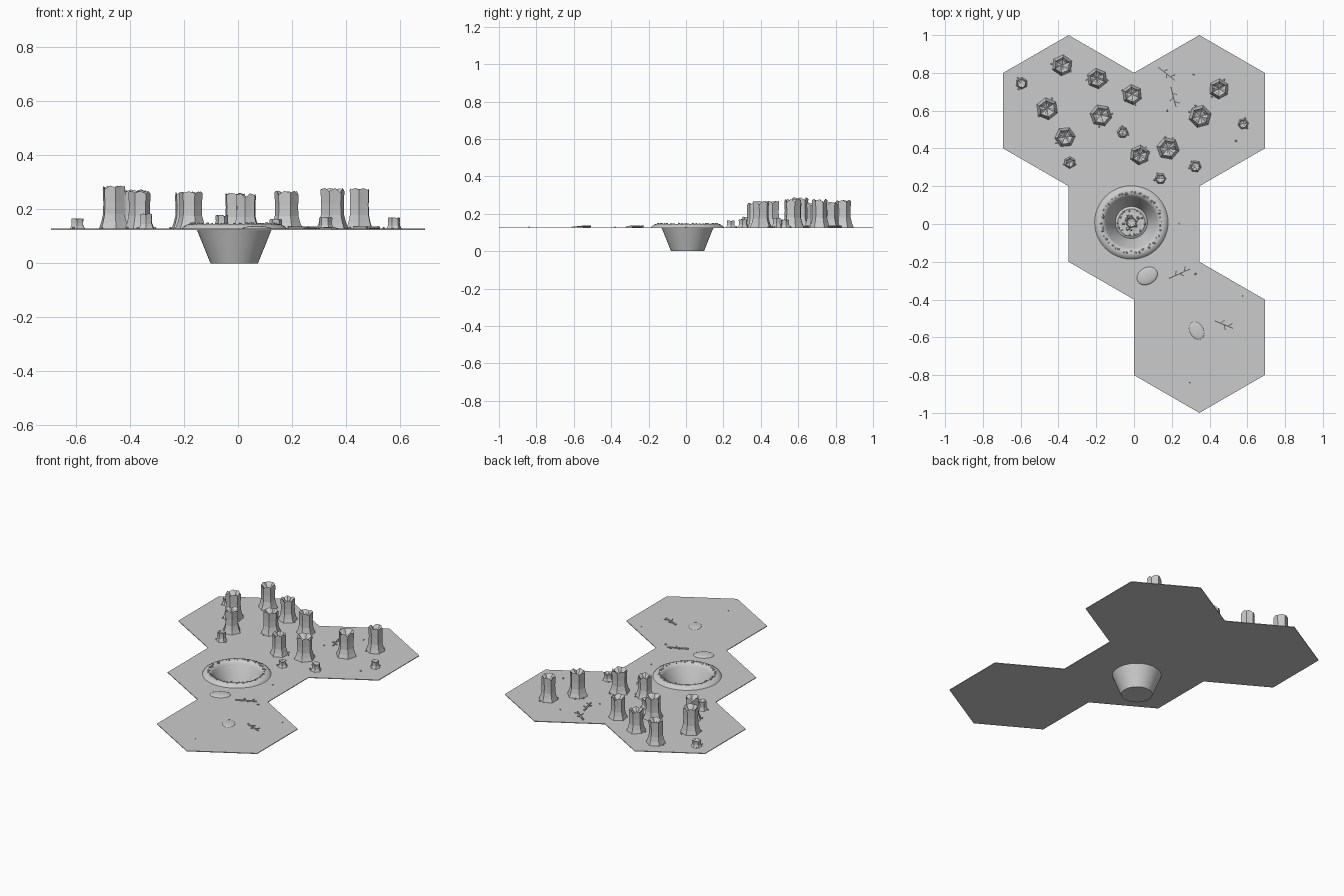
import bpy, bmesh, math, random
from mathutils import Vector, Matrix

if "Cube" in bpy.data.objects:
    bpy.data.objects.remove(bpy.data.objects["Cube"])

random.seed(4)
TAU = math.tau
TOP, BOT = 0.128, 0.124      # ground slab heights
CX, CY = -0.014, 0.008       # crater centre

stone = bpy.data.materials.new("light_grey")
stone.diffuse_color = (0.6, 0.6, 0.6, 1)
stone.use_nodes = True
stone.node_tree.nodes["Principled BSDF"].inputs["Base Color"].default_value = stone.diffuse_color


def finish(bm, name, smooth=False):
    bmesh.ops.recalc_face_normals(bm, faces=bm.faces)
    me = bpy.data.meshes.new(name)
    bm.to_mesh(me)
    bm.free()
    me.materials.append(stone)
    ob = bpy.data.objects.new(name, me)
    bpy.context.collection.objects.link(ob)
    if smooth:
        bpy.ops.object.select_all(action='DESELECT')
        ob.select_set(True)
        bpy.context.view_layer.objects.active = ob
        bpy.ops.object.shade_smooth_by_angle(angle=math.radians(35))
    return ob


def bridge(bm, a, b):
    n = len(a)
    for i in range(n):
        j = (i + 1) % n
        bm.faces.new((a[i], a[j], b[j], b[i]))


def ring(bm, pts):
    return [bm.verts.new(p) for p in pts]


# hexagonal ground tiles
for k, (x, y) in enumerate([(-0.346, 0.6), (0.346, 0.6), (0.346, -0.6)]):
    bm = bmesh.new()
    loops = [ring(bm, [(x + 0.4 * math.sin(i * TAU / 6), y + 0.4 * math.cos(i * TAU / 6), z)
                       for i in range(6)]) for z in (BOT, TOP)]
    bridge(bm, *loops)
    for lp in loops:
        bm.faces.new(lp)
    finish(bm, f"ground_tile_{k}")

# crater tile: hexagon with a round hole
N = 48
bm = bmesh.new()
loops = []
for z, hole in ((BOT, 0), (TOP, 0), (TOP, 1), (BOT, 1)):
    pts = []
    for i in range(N):
        a = i * TAU / N + TAU / 12
        off = (a - TAU / 12) % (TAU / 6) - TAU / 12
        r = 0.139 if hole else 0.3464 / math.cos(off)
        pts.append((r * math.cos(a) + CX * hole, r * math.sin(a) + CY * hole, z))
    loops.append(ring(bm, pts))
for i in range(4):
    bridge(bm, loops[i], loops[(i + 1) % 4])
finish(bm, "crater_tile")

# crater bowl with raised rim, closed below
profile = [(0.088, 0), (0.139, 0.126), (0.196, 0.126), (0.188, 0.136), (0.174, 0.144), (0.160, 0.146),
           (0.146, 0.141), (0.135, 0.126), (0.085, 0.008), (0.072, 0.016), (0.058, 0.012), (0.04, 0.018)]
bm = bmesh.new()
loops = []
for r, z in profile:
    loops.append(ring(bm, [(CX + r * math.cos(i * TAU / N), CY + r * math.sin(i * TAU / N), z)
                           for i in range(N)]))
for a, b in zip(loops, loops[1:]):
    bridge(bm, a, b)
bm.faces.new(loops[0])
bm.faces.new(loops[-1])
finish(bm, "crater_bowl", True)


# broken tree stumps: flared hexagonal trunks with jagged hollow tops
def stump(name, x, y, r, top, base=TOP - 0.002):
    bm = bmesh.new()
    h = top - base
    rot = random.uniform(0, TAU)
    levels = [(1, 0), (0.84, 0.16), (0.72, 0.34), (0.70, 0.6), (0.74, 1.0), (0.46, 0.86)]
    loops = []
    jag = [(-0.02 if i % 2 else -0.12) * h * random.uniform(0.3, 1.1) for i in range(12)]
    for li, (f, t) in enumerate(levels):
        pts = []
        for i in range(12):
            a = rot + i * TAU / 12
            rr = r * f * (0.86 if i % 2 else 1)
            z = base + h * t + (jag[i] if li == 4 else jag[i] * 0.5 if li == 5 else 0)
            pts.append((x + rr * math.cos(a), y + rr * math.sin(a), z))
        loops.append(ring(bm, pts))
    for a, b in zip(loops, loops[1:]):
        bridge(bm, a, b)
    bm.faces.new(loops[0])
    c = bm.verts.new((x, y, base + h * 0.78))
    for i in range(12):
        bm.faces.new((loops[-1][i], loops[-1][(i + 1) % 12], c))
    finish(bm, name)


big = [(-0.38, 0.84, .057, .275), (-0.195, 0.77, .056, .265), (-0.46, 0.61, .060, .29), (-0.365, 0.46, .056, .27),
       (-0.175, 0.575, .060, .268), (-0.01, 0.685, .055, .262), (0.03, 0.365, .054, .26), (0.18, 0.40, .062, .27),
       (0.35, 0.57, .062, .28), (0.45, 0.715, .055, .28)]
small = [(-0.595, 0.745, .034, .167), (-0.34, 0.325, .033, .185), (-0.06, 0.485, .032, .18),
         (0.14, 0.24, .032, .165), (0.325, 0.305, .034, .172), (0.578, 0.53, .031, .17)]
for i, s in enumerate(big):
    stump(f"tree_stump_{i}", *s)
for i, s in enumerate(small):
    stump(f"small_stump_{i}", *s)
stump("crater_stump", CX, CY, 0.036, 0.05, 0.012)


# rubble helper: jittered low-poly stones joined in one mesh
def rocks(name, spots):
    bm = bmesh.new()
    for x, y, z, s in spots:
        m = (Matrix.Translation((x, y, z)) @ Matrix.Rotation(random.uniform(0, TAU), 4, Vector((1, 2, 3)).normalized())
             @ Matrix.Diagonal((s, s * random.uniform(0.6, 1), s * 0.75, 1)))
        bmesh.ops.create_icosphere(bm, subdivisions=1, radius=1, matrix=m)
    finish(bm, name)


def around(n, r, z, s, jit):
    out = []
    for i in range(n):
        a = (i + random.uniform(-.3, .3)) * TAU / n
        q = r + random.uniform(-jit, jit)
        out.append((CX + q * math.cos(a), CY + q * math.sin(a), z, s * random.uniform(0.6, 1.2)))
    return out


rocks("rim_rocks", around(44, 0.157, 0.145, 0.0075, 0.006))
rocks("crater_floor_rocks", around(18, 0.068, 0.018, 0.007, 0.008) + around(9, 0.035, 0.025, 0.010, 0.008))
rocks("pebbles", [(x, y, TOP + 0.001, s) for x, y, s in [
    (0.315, 0.79, .006), (0.54, 0.44, .007), (0.24, 0, .005), (0.325, -0.265, .008),
    (0.575, -0.38, .004), (0.295, -0.84, .004), (0.175, 0.6, .006)]])

# wood chips lying at the stump feet
chips = []
for x, y, r, t in big + small:
    for k in range(2):
        a = random.uniform(0, TAU)
        chips.append((x + r * math.cos(a), y + r * math.sin(a), TOP + 0.002, 0.006))
rocks("wood_chips", chips)

# low boulders, flattened domes
for i, (x, y, a, b, h, ang) in enumerate([(0.07, -0.275, .058, .044, .010, 30), (0.332, -0.565, .050, .036, .006, -60)]):
    bm = bmesh.new()
    m = (Matrix.Translation((x, y, TOP)) @ Matrix.Rotation(math.radians(ang), 4, 'Z')
         @ Matrix.Diagonal((a, b, h, 1)))
    bmesh.ops.create_uvsphere(bm, u_segments=28, v_segments=12, radius=1, matrix=m)
    bmesh.ops.bisect_plane(bm, geom=bm.verts[:] + bm.edges[:] + bm.faces[:], plane_co=(0, 0, BOT + .001),
                           plane_no=(0, 0, -1), clear_outer=True)
    finish(bm, f"low_mound_{i}", True)


# fallen branches with side twigs
def stick(bm, p, q, r):
    p, q = Vector(p), Vector(q)
    d = q - p
    m = Matrix.Translation((p + q) / 2) @ d.to_track_quat('Z', 'Y').to_matrix().to_4x4()
    bmesh.ops.create_cone(bm, cap_ends=True, segments=6, radius1=r, radius2=r * 0.7, depth=d.length, matrix=m)


for i, (x0, y0, x1, y1) in enumerate([(0.13, 0.83, 0.215, 0.762), (0.195, 0.725, 0.222, 0.62),
                                      (0.185, -0.287, 0.297, -0.237), (0.428, -0.512, 0.525, -0.552)]):
    bm = bmesh.new()
    p, q = Vector((x0, y0, TOP + .004)), Vector((x1, y1, TOP + .004))
    stick(bm, p, q, 0.0055)
    for t, side in ((0.3, 1), (0.5, -1), (0.72, 1)):
        s = p.lerp(q, t)
        d = Matrix.Rotation(side * math.radians(55), 3, 'Z') @ (q - p).normalized()
        stick(bm, s, s + d * 0.026 + Vector((0, 0, 0.003)), 0.0035)
    finish(bm, f"fallen_branch_{i}")
